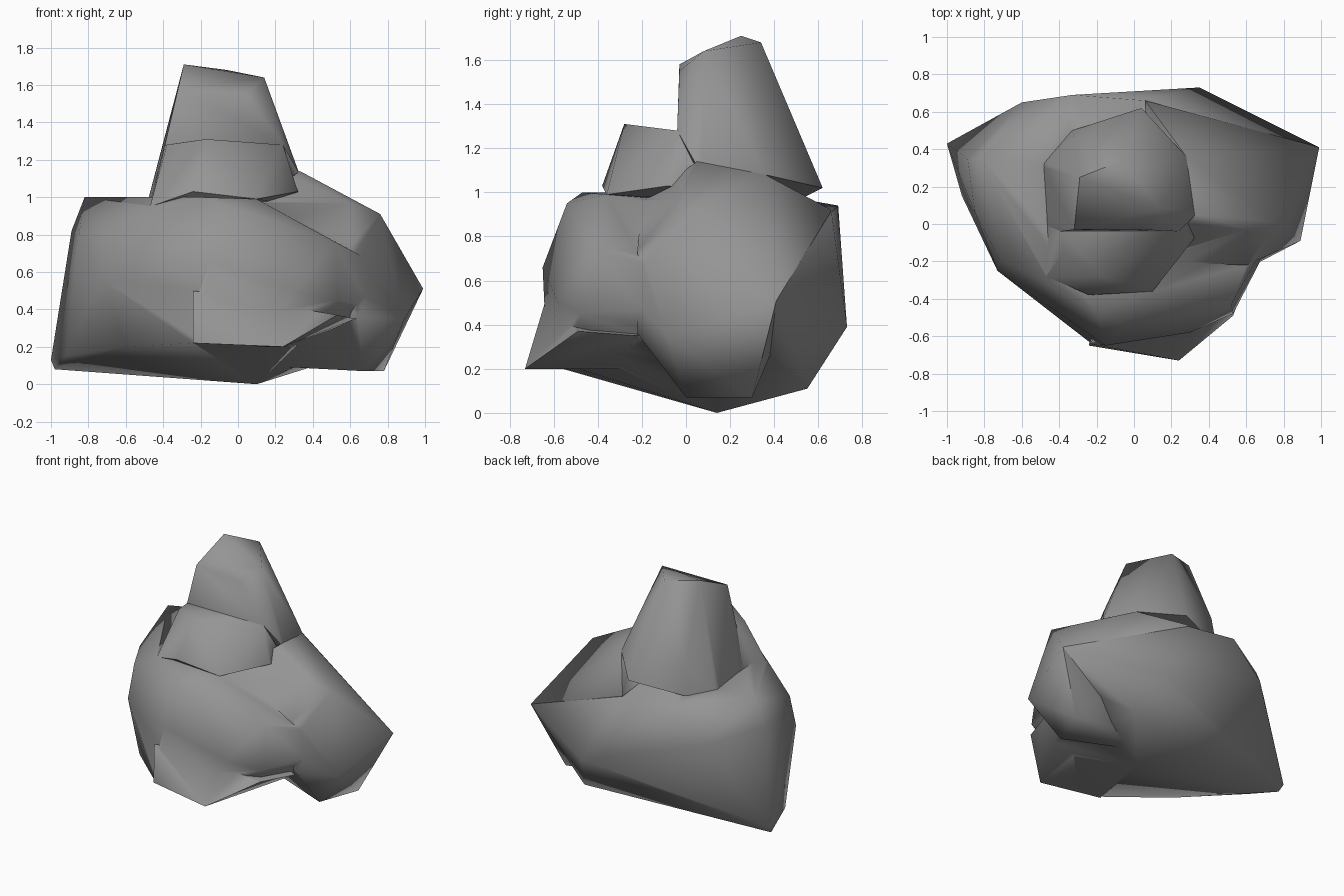
import bpy
import bmesh
from math import radians

cube = bpy.data.objects.get("Cube")
if cube:
    bpy.data.objects.remove(cube)

stone = bpy.data.materials.new("stone grey")
stone.use_nodes = True
grey = (0.3, 0.3, 0.3, 1)
stone.diffuse_color = grey
stone.node_tree.nodes["Principled BSDF"].inputs["Base Color"].default_value = grey


def chunk(name, corners):
    """Make one faceted lump of rock from its outermost corners."""
    bm = bmesh.new()
    for corner in corners:
        bm.verts.new(corner)
    hull = bmesh.ops.convex_hull(bm, input=bm.verts)
    spare = set(hull["geom_interior"] + hull["geom_unused"])
    bmesh.ops.delete(bm, geom=[g for g in spare if isinstance(g, bmesh.types.BMVert)], context="VERTS")
    bmesh.ops.recalc_face_normals(bm, faces=bm.faces)
    mesh = bpy.data.meshes.new(name)
    bm.to_mesh(mesh)
    bm.free()
    mesh.materials.append(stone)
    obj = bpy.data.objects.new(name, mesh)
    bpy.context.collection.objects.link(obj)
    return obj


# Broad lower mass, with its pointed ends and sloping underside
rock = chunk("rock", [
    (.1, .14, 0), (-.98, .4, .08), (-1, .43, .13), (-.92, .15, .15), (-.6, -.3, .2),
    (-.24, -.63, .22), (.12, -.55, .22), (.45, -.38, .28), (.45, .55, .11),
    (.35, .73, .39), (.99, .41, .51), (.06, .66, .91), (-.33, .69, .94), (-.6, .65, .72),
    (-.89, .35, .82), (-.82, .35, 1), (-.85, .06, .8), (-.73, -.25, .56), (-.72, -.19, .8),
    (-.46, -.3, .95), (-.2, -.47, 1), (.1, -.36, .99), (-.05, -.54, .95), (.52, -.43, .76),
    (.6, -.24, .6), (-.15, -.65, .66), (.3, -.58, .5), (.53, -.48, .45), (.5, .54, .68)])

# Low lip along the front foot
front_lip = chunk("front_lip", [
    (-.24, -.65, .22), (.24, -.73, .2), (.63, -.23, .35), (.53, -.49, .37),
    (.05, -.52, .4), (-.24, -.64, .5), (-.1, -.3, .2), (.3, -.3, .2), (.3, -.1, .4)])

# Buttress running down one side to the pointed end
side_buttress = chunk("side_buttress", [
    (.67, .0, .07), (.78, .3, .07), (.64, -.22, .36), (.89, -.09, .35), (.88, .3, .3),
    (.99, .41, .51), (.82, .1, .68), (.76, .01, .91), (.6, -.22, .74), (.6, -.03, .97),
    (.33, .05, 1.14), (.28, .36, 1.08), (.06, .66, .92), (.1, .2, .1), (.1, -.2, .96)])

# Low shelf in front of the peak
shelf = chunk("shelf", [
    (-.17, -.28, 1.31), (-.38, -.15, 1.28), (-.39, -.04, 1.28), (.24, -.04, 1.28),
    (-.47, -.28, .95), (-.24, -.38, 1.03), (.1, -.36, .99), (.32, -.08, 1.03),
    (-.48, .05, .93), (.3, .3, .95), (-.3, .3, .95)])

# Tall blunt peak
peak = chunk("peak", [
    (-.32, -.03, 1.58), (.04, -.03, 1.55), (.14, .08, 1.64), (-.29, .25, 1.71), (-.06, .34, 1.68),
    (-.39, -.04, 1.28), (.24, -.04, 1.28), (-.32, .46, 1.2), (-.03, .43, 1.4), (.04, .62, 1.02),
    (-.33, .5, .96), (.28, .36, 1.08), (.33, .05, 1.12), (-.48, .0, .93), (-.49, .32, .95)])

# Fuse the lumps into one stone
bpy.context.view_layer.objects.active = rock
for lump in (front_lip, side_buttress, shelf, peak):
    union = rock.modifiers.new("fuse", "BOOLEAN")
    union.operation = "UNION"
    union.solver = "EXACT"
    union.object = lump
    bpy.ops.object.modifier_apply(modifier=union.name)
    bpy.data.objects.remove(lump)

for obj in bpy.context.selected_objects:
    obj.select_set(False)
rock.select_set(True)
bpy.ops.object.shade_smooth_by_angle(angle=radians(65))
